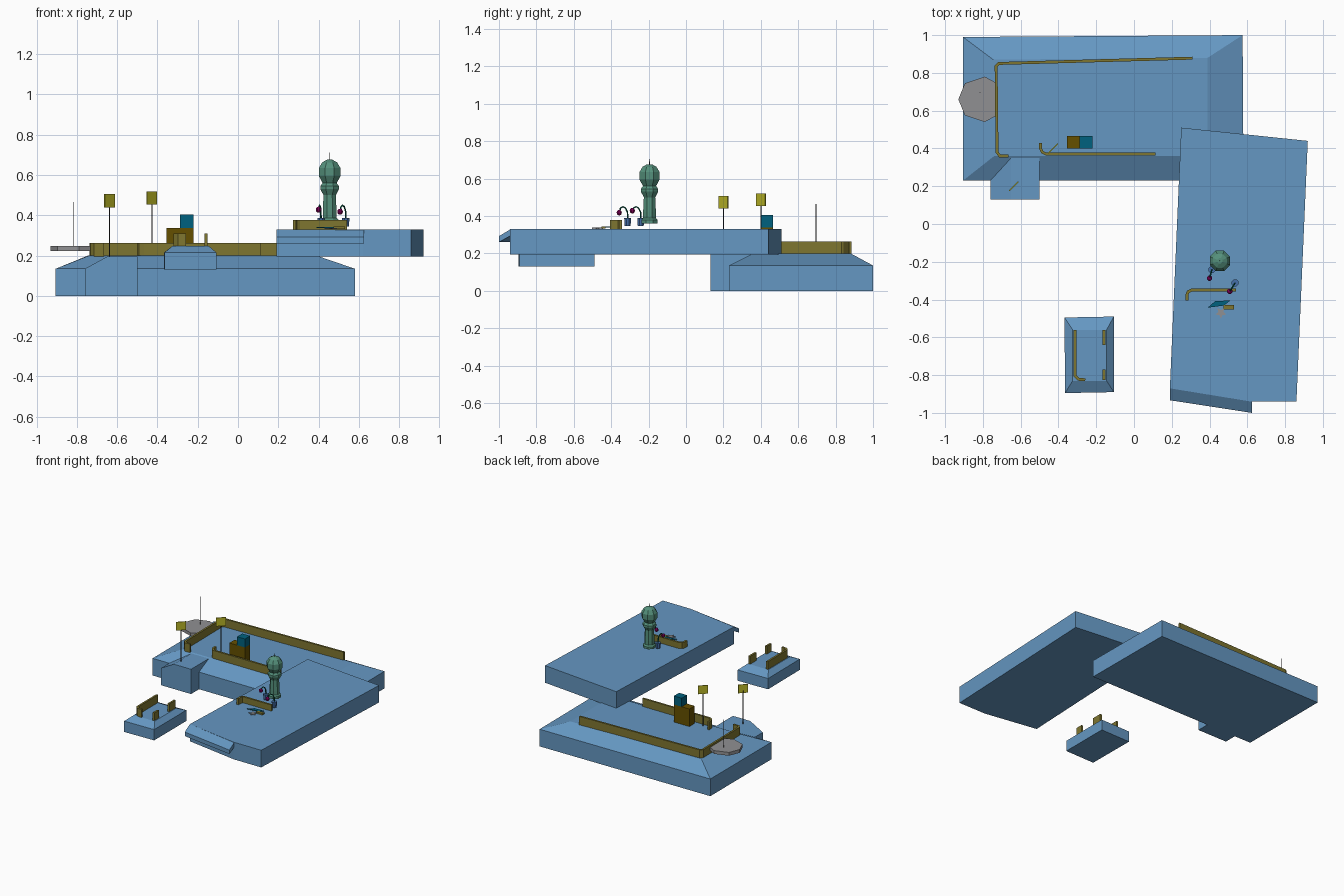
import bpy, bmesh, math
from mathutils import Vector

if "Cube" in bpy.data.objects:
    bpy.data.objects.remove(bpy.data.objects["Cube"])


def mat(name, rgb):
    m = bpy.data.materials.new(name)
    m.diffuse_color = (*rgb, 1)
    m.use_nodes = True
    m.node_tree.nodes["Principled BSDF"].inputs["Base Color"].default_value = m.diffuse_color
    return m


BLUE = mat("slab_blue", (0.13, 0.31, 0.54))
OLIVE = mat("rail_olive", (0.21, 0.18, 0.03))
BROWN = mat("crate_brown", (0.13, 0.08, 0.0))
TEAL = mat("crate_teal", (0.0, 0.12, 0.21))
YELLOW = mat("panel_yellow", (0.5, 0.48, 0.02))
GREEN = mat("tower_green", (0.09, 0.28, 0.2))
MAGENTA = mat("bud_magenta", (0.2, 0.0, 0.09))
STEM = mat("stem_green", (0.0, 0.1, 0.06))
POT = mat("pot_blue", (0.06, 0.16, 0.4))
GREY = mat("disc_grey", (0.28, 0.28, 0.29))
DARK = mat("pole_dark", (0.03, 0.03, 0.03))


def make(name, bm, material):
    bmesh.ops.recalc_face_normals(bm, faces=bm.faces)
    me = bpy.data.meshes.new(name)
    bm.to_mesh(me)
    bm.free()
    ob = bpy.data.objects.new(name, me)
    me.materials.append(material)
    bpy.context.collection.objects.link(ob)
    return ob


def loft(name, loops, material):
    """Capped skin through stacked outlines given as (points, z)."""
    bm = bmesh.new()
    rings = [[bm.verts.new((x, y, z)) for x, y in pts] for pts, z in loops]
    n = len(rings[0])
    for a, b in zip(rings, rings[1:]):
        for i in range(n):
            j = (i + 1) % n
            bm.faces.new((a[i], a[j], b[j], b[i]))
    bm.faces.new(rings[0])
    bm.faces.new(rings[-1])
    return make(name, bm, material)


def rect(x0, x1, y0, y1):
    return [(x0, y0), (x1, y0), (x1, y1), (x0, y1)]


def box(name, x0, x1, y0, y1, z0, z1, material):
    return loft(name, [(rect(x0, x1, y0, y1), z0), (rect(x0, x1, y0, y1), z1)], material)


def turned(name, x, y, profile, material, sides=8):
    """Faceted round part from (radius, z) pairs."""
    def ring(r):
        return [(x + r * math.cos(math.tau * (i + .5) / sides),
                 y + r * math.sin(math.tau * (i + .5) / sides)) for i in range(sides)]
    return loft(name, [(ring(r), z) for r, z in profile], material)


def rail(name, path, z0, z1, t=0.015):
    """Upright wall of thickness t along a path."""
    bm = bmesh.new()
    lo = [bm.verts.new((x, y, z0)) for x, y in path]
    hi = [bm.verts.new((x, y, z1)) for x, y in path]
    for i in range(len(path) - 1):
        bm.faces.new((lo[i], lo[i + 1], hi[i + 1], hi[i]))
    ob = make(name, bm, OLIVE)
    s = ob.modifiers.new("thickness", 'SOLIDIFY')
    s.thickness, s.offset, s.use_even_offset = t, 0, True
    return ob


# back platform with sloped shoulders
foot = [(-.905, .23), (.58, .23), (.575, 1.0), (-.905, .99)]
deck = [(-.74, .36), (.39, .36), (.39, .88), (-.745, .87)]
loft("back_platform", [(foot, 0), (foot, .135), (deck, .2)], BLUE)

# front step of back platform, sloped on its left side
step = rect(-.76, -.5, .13, .38)
loft("platform_step", [(step, 0), (step, .135), (rect(-.65, -.5, .13, .38), .195)], BLUE)

# right platform and its drooping front lip
right = [(.19, -.87), (.62, -.94), (.86, -.94), (.92, .44), (.25, .51)]
loft("right_platform", [(right, .195), (right, .33)], BLUE)
bm = bmesh.new()
sec = [[bm.verts.new((x, y + dy, z)) for dy, z in ((0, .33), (-.063, .292), (-.063, .26), (0, .295))]
       for x, y in ((.19, -.87), (.625, -.937))]
for i in range(4):
    bm.faces.new((sec[0][i], sec[0][i - 1], sec[1][i - 1], sec[1][i]))
bm.faces.new(sec[0])
bm.faces.new(sec[1])
make("platform_lip", bm, BLUE)

# small floating platform
foot = [(-.365, -.895), (-.107, -.89), (-.107, -.49), (-.368, -.495)]
loft("small_platform", [(foot, .13), (foot, .215), (rect(-.325, -.145, -.83, -.56), .248)], BLUE)

# railings
rail("back_rail", [(-.665, .36), (-.71, .36), (-.725, .38), (-.73, .835), (-.715, .85), (.31, .878)], .195, .263)
rail("front_rail", [(-.495, .43), (-.495, .4), (-.485, .38), (-.465, .37), (.115, .37)], .195, .263)
rail("small_rail", [(-.258, -.825), (-.295, -.822), (-.312, -.805), (-.313, -.56)], .245, .31)
rail("small_rail_back", [(-.158, -.64), (-.158, -.56)], .245, .31)
rail("small_rail_front", [(-.158, -.825), (-.158, -.77)], .245, .31)
rail("right_rail", [(.28, -.405), (.28, -.375), (.287, -.358), (.305, -.35), (.54, -.35)], .33, .378)

# crates
box("lower_crate", -.355, -.22, .4, .465, .2, .338, BROWN)
box("upper_crate", -.288, -.22, .4, .465, .338, .405, TEAL)

# grey landing disc with mast
disc = [(-.93, .66), (-.895, .575), (-.79, .54), (-.735, .57), (-.735, .75), (-.79, .78), (-.895, .745)]
loft("landing_disc", [(disc, .222), (disc, .248)], GREY)
turned("disc_mast", -.815, .695, [(.002, .245), (.002, .465)], DARK, 6)

# panels on poles, turned 45 degrees
for k, (x, y, z0, z1) in enumerate(((-.637, .2, .195, .44), (-.428, .4, .2, .453))):
    turned(f"panel_pole_{k}", x, y, [(.003, z0), (.003, z1 + .02)], DARK, 6)
    d, t = .025, .002
    pts = [(x - d + t, y - d - t), (x + d + t, y + d - t), (x + d - t, y + d + t), (x - d - t, y - d + t)]
    loft(f"panel_{k}", [(pts, z1), (pts, z1 + .066)], YELLOW)

# tower with bulb head and spike
turned("tower", .455, -.195, [(.047, .36), (.047, .378), (.037, .388), (.037, .42), (.033, .5),
                              (.05, .53), (.05, .545), (.038, .56), (.058, .595),
                              (.058, .635), (.04, .663), (.015, .676)], GREEN)
turned("tower_spike", .455, -.195, [(.002, .67), (.001, .712)], DARK, 6)

# drooping plants in pots
for k, (pot, bud) in enumerate((((.535, -.312), (.507, -.357, .418)), ((.412, -.242), (.4, -.287, .428)))):
    turned(f"plant_pot_{k}", *pot, [(.017, .345), (.02, .388)], POT)
    a, b = Vector((*pot, .38)), Vector(bud)
    cu = bpy.data.curves.new(f"plant_stem_{k}", 'CURVE')
    cu.dimensions, cu.bevel_depth, cu.bevel_resolution = '3D', .004, 1
    sp = cu.splines.new('POLY')
    fr = ((0, .38), (.02, .42), (.25, .442), (.55, .45), (.85, .442), (1, bud[2]))
    sp.points.add(len(fr) - 1)
    for p, (f, z) in zip(sp.points, fr):
        q = a.lerp(b, f)
        p.co = (q.x, q.y, z, 1)
    cu.materials.append(STEM)
    bpy.context.collection.objects.link(bpy.data.objects.new(f"plant_stem_{k}", cu))
    turned(f"plant_bud_{k}", b.x, b.y,
           [(.014 * math.sin(t * math.pi / 6) + .001, b.z - .015 * math.cos(t * math.pi / 6)) for t in range(7)],
           MAGENTA)

# small loose items in front of the right rail
sheet = [(.39, -.443), (.475, -.432), (.51, -.405), (.43, -.408)]
loft("blue_sheet", [(sheet, .338), (sheet, .343)], TEAL)
box("yellow_bar", .475, .53, -.453, -.43, .332, .344, OLIVE)
star = [(.46 + r * math.cos(a), -.47 + r * math.sin(a))
        for r, a in (((.032, .014)[i % 2], math.pi * (i / 5 - .5)) for i in range(10))]
loft("grey_star", [(star, .331), (star, .337)], GREY)
